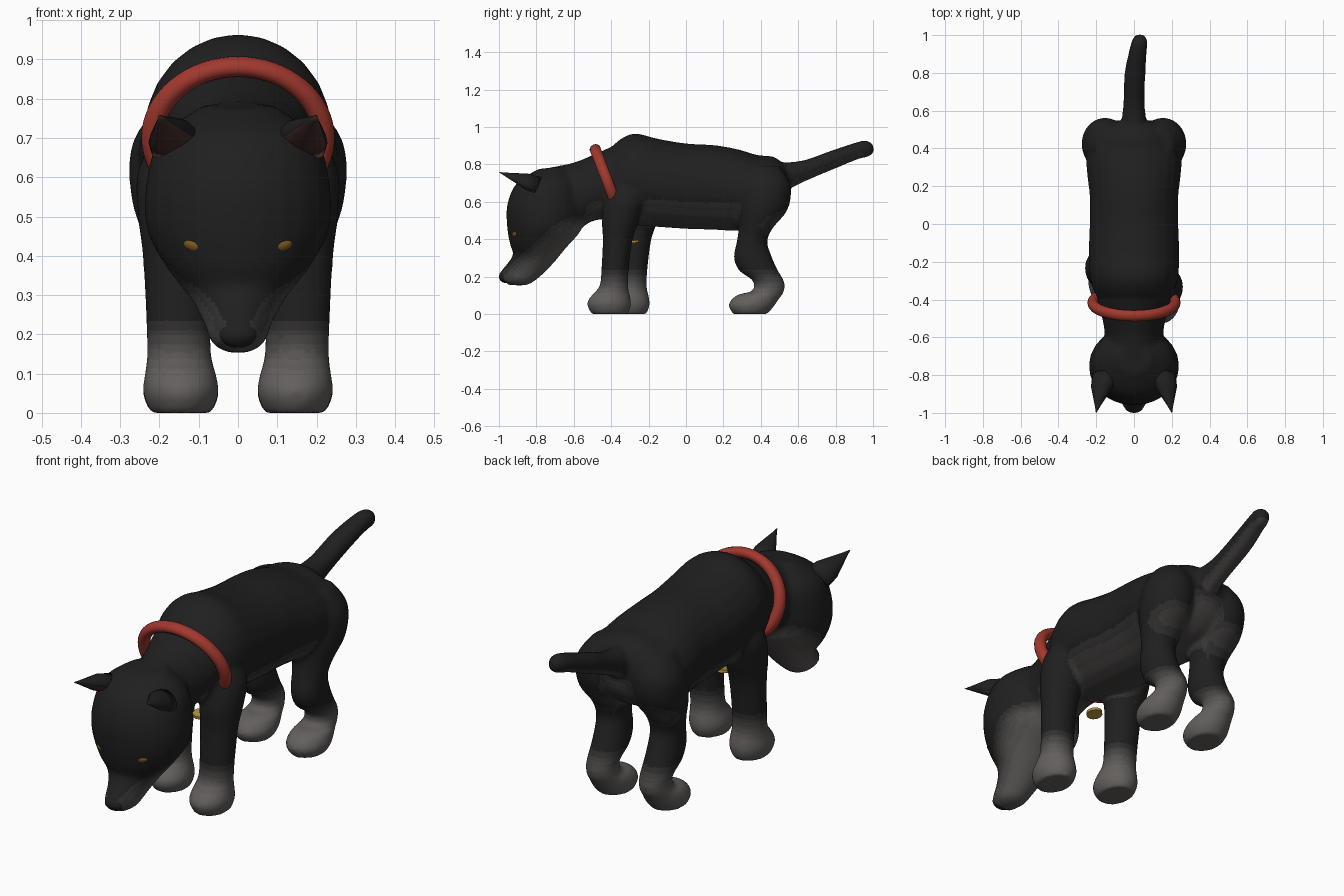
import bpy, bmesh, math
from mathutils import Vector

if "Cube" in bpy.data.objects:
    bpy.data.objects.remove(bpy.data.objects["Cube"])


def material(name, rgb):
    m = bpy.data.materials.new(name)
    m.diffuse_color = (*rgb, 1)
    m.use_nodes = True
    m.node_tree.nodes["Principled BSDF"].inputs["Base Color"].default_value = m.diffuse_color
    return m


def catmull(a, b, c, d, t):
    return [0.5 * (2 * q + (r - p) * t + (2 * p - 5 * q + 4 * r - s) * t * t
                   + (3 * q - p - 3 * r + s) * t ** 3) for p, q, r, s in zip(a, b, c, d)]


def loft(bm, rings, side=1, dy=0.0, n=24, steps=4):
    """Each ring: y, z of one edge, y, z of the opposite edge, half width, x centre."""
    k = [list(r) + [0.0] * (6 - len(r)) for r in rings]
    dense = []
    for i in range(len(k) - 1):
        for j in range(steps):
            dense.append(catmull(k[max(i - 1, 0)], k[i], k[i + 1],
                                 k[min(i + 2, len(k) - 1)], j / steps))
    dense.append(k[-1])
    loops = []
    for y1, z1, y2, z2, w, x in dense:
        loop = []
        for i in range(n):
            c, s = math.cos(math.tau * i / n), math.sin(math.tau * i / n)
            loop.append(bm.verts.new((side * x + w * c, dy + (y1 + y2) / 2 + (y1 - y2) / 2 * s,
                                      (z1 + z2) / 2 + (z1 - z2) / 2 * s)))
        loops.append(loop)
    for a, b in zip(loops, loops[1:]):
        for i in range(n):
            bm.faces.new((a[i], a[(i + 1) % n], b[(i + 1) % n], b[i]))
    bm.faces.new(loops[0])
    bm.faces.new(loops[-1])


def add_object(name, bm, mats):
    bmesh.ops.recalc_face_normals(bm, faces=bm.faces[:])
    me = bpy.data.meshes.new(name)
    bm.to_mesh(me)
    bm.free()
    for m in mats:
        me.materials.append(m)
    for p in me.polygons:
        p.use_smooth = True
    ob = bpy.data.objects.new(name, me)
    bpy.context.collection.objects.link(ob)
    return ob


def ball(name, loc, scale, mat, rot_y=0.0):
    bm = bmesh.new()
    bmesh.ops.create_uvsphere(bm, u_segments=20, v_segments=12, radius=1)
    ob = add_object(name, bm, [mat])
    ob.location, ob.scale, ob.rotation_euler = loc, scale, (0, rot_y, 0)
    return ob


# Coat shades from black to paw grey
SHADES = 8
coat = [material("coat_%d" % i, [0.014 + (b - 0.014) * i / (SHADES - 1) for b in (0.125, 0.115, 0.11)])
        for i in range(SHADES)]
red = material("collar_red", (0.36, 0.04, 0.027))
gold = material("tag_gold", (0.45, 0.28, 0.05))
amber = material("eye_amber", (0.2, 0.1, 0.015))
white = material("eye_glint", (0.9, 0.9, 0.9))
pink = material("ear_inside", (0.06, 0.028, 0.024))

bm = bmesh.new()
# Torso
loft(bm, [(-0.42, 0.87, -0.45, 0.54, 0.16), (-0.35, 0.935, -0.37, 0.495, 0.21),
          (-0.27, 0.965, -0.27, 0.475, 0.235), (-0.15, 0.937, -0.15, 0.465, 0.24),
          (0, 0.912, 0, 0.455, 0.235), (0.15, 0.903, 0.15, 0.45, 0.235),
          (0.28, 0.88, 0.28, 0.445, 0.25), (0.38, 0.85, 0.38, 0.47, 0.25),
          (0.47, 0.84, 0.46, 0.5, 0.21), (0.53, 0.79, 0.52, 0.56, 0.15),
          (0.55, 0.73, 0.55, 0.62, 0.07)])
# Neck
loft(bm, [(-0.3, 0.94, -0.35, 0.5, 0.2), (-0.42, 0.885, -0.46, 0.505, 0.185),
          (-0.5, 0.85, -0.53, 0.48, 0.165), (-0.6, 0.81, -0.59, 0.43, 0.155),
          (-0.72, 0.785, -0.66, 0.38, 0.16)])
# Head and muzzle
loft(bm, [(-0.79, 0.775, -0.64, 0.79, 0.09), (-0.905, 0.70, -0.56, 0.70, 0.2),
          (-0.955, 0.59, -0.54, 0.56, 0.235), (-0.958, 0.48, -0.56, 0.45, 0.232),
          (-0.943, 0.38, -0.64, 0.355, 0.18), (-0.925, 0.32, -0.71, 0.27, 0.122),
          (-0.955, 0.27, -0.78, 0.2, 0.088), (-0.985, 0.235, -0.85, 0.155, 0.073),
          (-1.0, 0.205, -0.95, 0.155, 0.05)])
# Tail
loft(bm, [(0.48, 0.81, 0.54, 0.66, 0.07), (0.62, 0.82, 0.65, 0.715, 0.057),
          (0.78, 0.875, 0.81, 0.782, 0.056, 0.005), (0.9, 0.915, 0.92, 0.827, 0.048, 0.02),
          (0.96, 0.928, 0.98, 0.842, 0.042, 0.03), (1.0, 0.91, 1.006, 0.865, 0.022, 0.03)])
# Legs: the left front leg stands further back
for side, dy in ((1, 0.0), (-1, 0.1)):
    loft(bm, [(-0.4, 0.74, -0.25, 0.74, 0.06, 0.13), (-0.43, 0.62, -0.22, 0.62, 0.1, 0.155),
              (-0.45, 0.5, -0.25, 0.5, 0.1, 0.155), (-0.445, 0.4, -0.285, 0.4, 0.09, 0.153),
              (-0.452, 0.25, -0.305, 0.25, 0.083, 0.152), (-0.462, 0.15, -0.31, 0.15, 0.082, 0.15),
              (-0.5, 0.105, -0.3, 0.1, 0.09, 0.147), (-0.53, 0.055, -0.293, 0.05, 0.097, 0.145),
              (-0.505, 0, -0.31, 0, 0.078, 0.145)], side, dy)
    loft(bm, [(0.33, 0.79, 0.5, 0.79, 0.06, 0.14), (0.3, 0.68, 0.56, 0.69, 0.118, 0.152),
              (0.28, 0.55, 0.545, 0.56, 0.12, 0.153), (0.28, 0.45, 0.465, 0.46, 0.095, 0.15),
              (0.27, 0.38, 0.435, 0.39, 0.082, 0.148), (0.255, 0.3, 0.45, 0.33, 0.08, 0.146),
              (0.285, 0.23, 0.485, 0.245, 0.08, 0.145), (0.355, 0.18, 0.527, 0.17, 0.072, 0.145),
              (0.355, 0.125, 0.522, 0.115, 0.074, 0.145), (0.27, 0.1, 0.497, 0.08, 0.088, 0.145),
              (0.227, 0.05, 0.47, 0.04, 0.097, 0.145), (0.25, 0, 0.435, 0, 0.078, 0.145)], side)

# Fuse the parts into one smooth skin
source = add_object("skin_source", bm, [])
rm = source.modifiers.new("fuse", 'REMESH')
rm.mode, rm.voxel_size = 'VOXEL', 0.012
sm = source.modifiers.new("soften", 'SMOOTH')
sm.factor, sm.iterations = 0.5, 7
dg = bpy.context.evaluated_depsgraph_get()
skin = bpy.data.meshes.new_from_object(source.evaluated_get(dg))
bpy.data.objects.remove(source)
body = bpy.data.objects.new("dog_body", skin)
bpy.context.collection.objects.link(body)
skin.materials.clear()
for m in coat:
    skin.materials.append(m)


def fade(v, full, none):
    t = max(0.0, min(1.0, (v - none) / (full - none)))
    return t * t * (3 - 2 * t)


# Grey paws, jaw, belly and rump fading into black
for p in skin.polygons:
    c, nz = p.center, p.normal.z
    if c.y < -0.54:
        g = 0.8 * fade(-0.667 * (c.y + 0.5) + 0.745 * (c.z - 0.5), 0.01, 0.14)
        g *= fade(c.z, 0.45, 0.55)
    else:
        g = fade(c.z, 0.08, 0.27)
        if c.z > 0.4:
            g = max(g, 0.4 * fade(nz, -0.9, -0.2))
        if c.y > 0.42 and c.z > 0.35:
            g = max(g, 0.45 * fade(abs(c.x), 0.04, 0.12) * fade(c.z, 0.58, 0.7))
    p.material_index = round(g * (SHADES - 1))
    p.use_smooth = True

# Ears: hollow-fronted cones pointing forward
for side, label in ((1, "right"), (-1, "left")):
    bm = bmesh.new()
    base, tip = Vector((0.155, -0.8, 0.675)), Vector((0.2, -0.998, 0.757))
    u, v = Vector((0.066, 0, -0.012)), Vector((0, 0.025, 0.055))
    loops, n = [], 16
    for t, r in ((0, 1.0), (0.3, 0.9), (0.6, 0.52), (0.85, 0.2), (1, 0.03)):
        loop = []
        for i in range(n):
            c, s = math.cos(math.tau * i / n), math.sin(math.tau * i / n)
            co = base.lerp(tip, t) + r * (u * c + v * (s if s > 0 else s * 0.5))
            loop.append(bm.verts.new((side * co.x, co.y, co.z)))
        loops.append(loop)
    for a, b in zip(loops, loops[1:]):
        for i in range(n):
            f = bm.faces.new((a[i], a[(i + 1) % n], b[(i + 1) % n], b[i]))
            f.material_index = int(9 <= i <= 14)
    bm.faces.new(loops[0])
    bm.faces.new(loops[-1])
    add_object(label + "_ear", bm, [coat[0], pink])
    # Eyes with a small glint
    ball(label + "_eye", (side * 0.098, -0.903, 0.426), (0.042, 0.025, 0.022), amber, -side * 0.2)
    ball(label + "_eye_glint", (side * 0.092, -0.927, 0.434), (0.005, 0.004, 0.005), white)

# Nose
ball("nose", (0, -0.965, 0.2), (0.05, 0.035, 0.034), coat[0])

# Collar and its tag
bpy.ops.mesh.primitive_torus_add(major_radius=0.232, minor_radius=0.03, major_segments=64,
                                 minor_segments=14, location=(0, -0.417, 0.70),
                                 rotation=(-1.208, 0, 0))
collar = bpy.context.object
collar.name = "collar"
collar.scale = (0.94, 0.84, 1)
collar.data.materials.append(red)
for p in collar.data.polygons:
    p.use_smooth = True

bm = bmesh.new()
bmesh.ops.create_cone(bm, cap_ends=True, segments=12, radius1=0.038, radius2=0.038, depth=0.014)
tag = add_object("collar_tag", bm, [gold])
tag.location, tag.rotation_euler = (0, -0.29, 0.385), (0.15, 0, 0)
for p in tag.data.polygons:
    p.use_smooth = False
